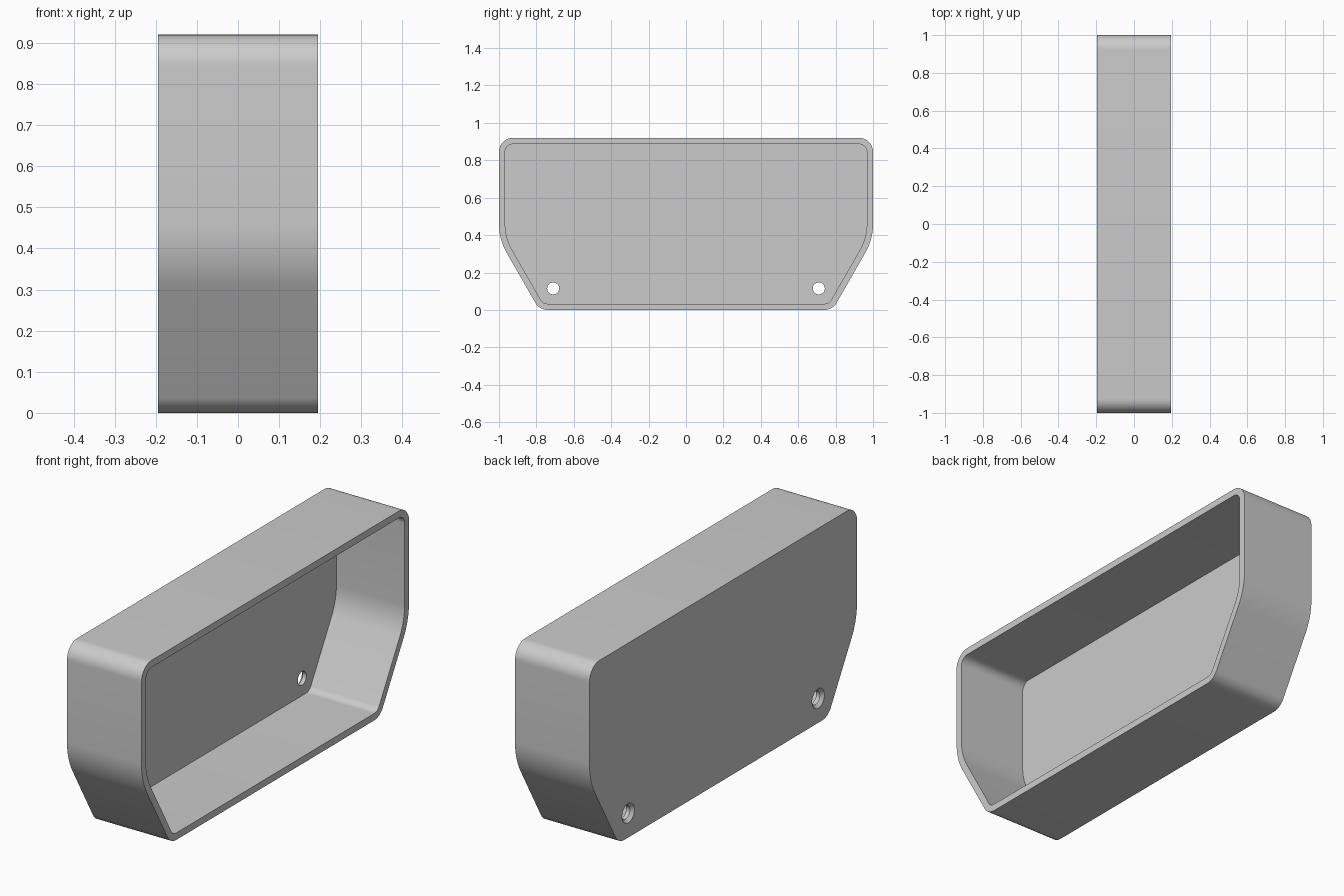
import bpy
import bmesh
from math import cos, sin, pi, radians

cube = bpy.data.objects.get("Cube")
if cube:
    bpy.data.objects.remove(cube, do_unlink=True)

HALF_DEPTH = 0.195
WALL = 0.033
HOLE_Y, HOLE_Z, HOLE_R, SINK_R = 0.71, 0.115, 0.032, 0.046

grey = bpy.data.materials.new("light grey")
grey.use_nodes = True
grey.diffuse_color = (0.6, 0.6, 0.6, 1)
grey.node_tree.nodes["Principled BSDF"].inputs["Base Color"].default_value = (0.6, 0.6, 0.6, 1)

# Rounded corners of one half: centre y, centre z, radius, start and end angle
CORNERS = [
    (0.74, 0.075, 0.075, -90, -30),
    (0.69, 0.46, 0.31, -30, 0),
    (0.925, 0.845, 0.075, 0, 90),
]


def outline(inset):
    """Closed tray outline in the y-z plane, moved inward by inset."""
    half = []
    for cy, cz, r, a0, a1 in CORNERS:
        for i in range(13):
            a = radians(a0 + (a1 - a0) * i / 12)
            half.append((cy + (r - inset) * cos(a), cz + (r - inset) * sin(a)))
    return half + [(-y, z) for y, z in reversed(half)]


def circle(y, z, r, n=40):
    return [(y + r * cos(2 * pi * i / n), z + r * sin(2 * pi * i / n)) for i in range(n)]


def loft(name, sections):
    """Solid through matching sections given as (x, outline), capped at both ends."""
    bm = bmesh.new()
    rings = [[bm.verts.new((x, y, z)) for y, z in pts] for x, pts in sections]
    for a, b in zip(rings, rings[1:]):
        n = len(a)
        for i in range(n):
            j = (i + 1) % n
            bm.faces.new((a[i], a[j], b[j], b[i]))
    bm.faces.new(rings[0])
    bm.faces.new(rings[-1])
    bmesh.ops.recalc_face_normals(bm, faces=bm.faces)
    mesh = bpy.data.meshes.new(name)
    bm.to_mesh(mesh)
    bm.free()
    obj = bpy.data.objects.new(name, mesh)
    bpy.context.collection.objects.link(obj)
    obj.data.materials.append(grey)
    return obj


# Open tray: outer wall, rim, inner wall and floor
tray = loft("tray_housing", [
    (-HALF_DEPTH, outline(0)),
    (HALF_DEPTH, outline(0)),
    (HALF_DEPTH, outline(WALL)),
    (-HALF_DEPTH + WALL, outline(WALL)),
])
bpy.context.view_layer.objects.active = tray
tray.select_set(True)

# Countersunk screw holes through the closed side
flare = SINK_R - HOLE_R
for side in (-1, 1):
    y = side * HOLE_Y
    cutter = loft("screw_hole_cutter", [
        (-HALF_DEPTH - flare, circle(y, HOLE_Z, SINK_R + flare)),
        (-HALF_DEPTH + flare, circle(y, HOLE_Z, HOLE_R)),
        (-HALF_DEPTH + 2 * WALL, circle(y, HOLE_Z, HOLE_R)),
    ])
    cutter.hide_render = True
    cut = tray.modifiers.new("screw_hole", 'BOOLEAN')
    cut.operation = 'DIFFERENCE'
    cut.solver = 'EXACT'
    cut.object = cutter
    bpy.ops.object.modifier_apply(modifier=cut.name)
    bpy.data.objects.remove(cutter, do_unlink=True)

bpy.ops.object.shade_smooth_by_angle(angle=radians(25))
